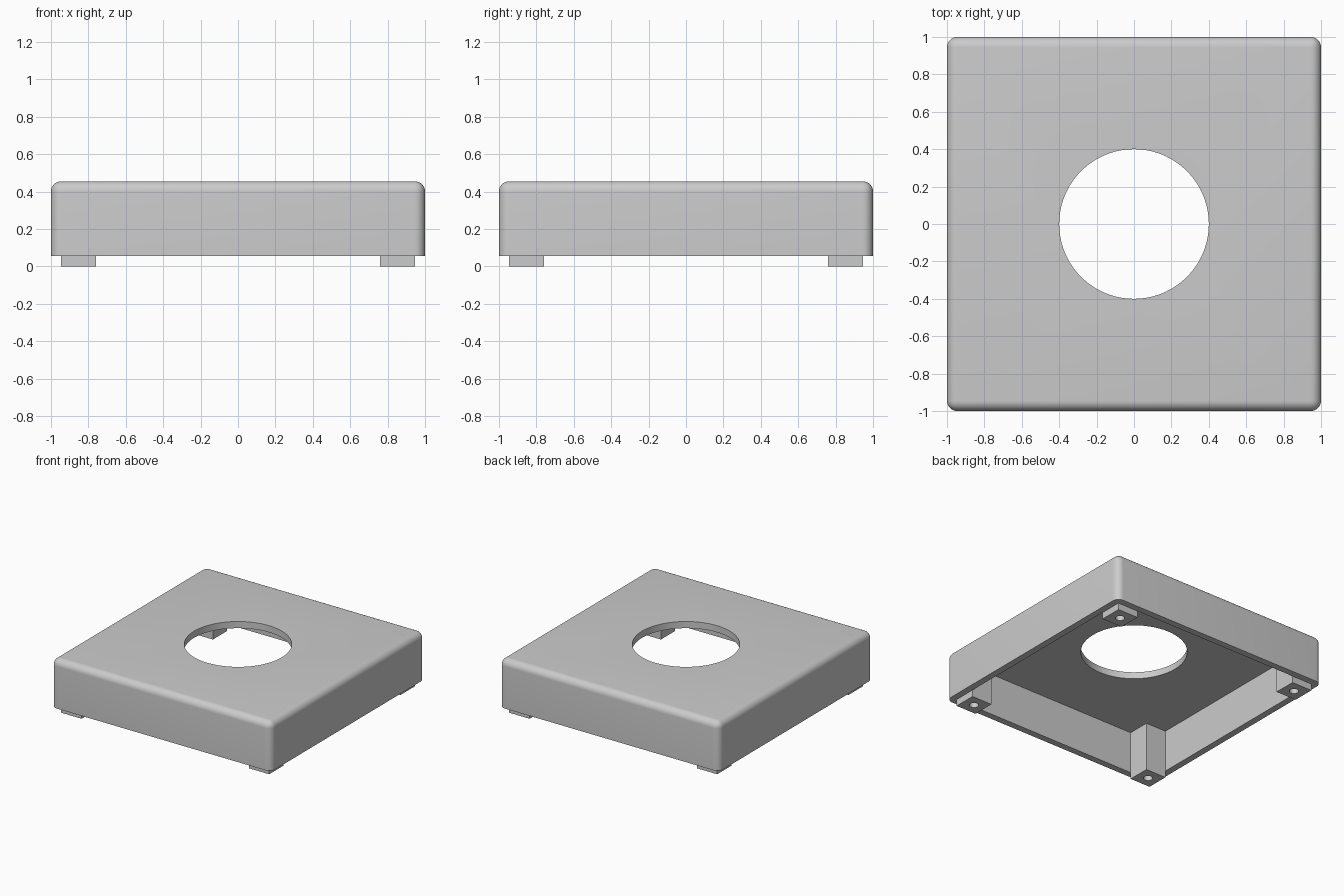
import bpy
import bmesh
from math import radians
from mathutils import Matrix

old = bpy.data.objects.get("Cube")
if old:
    bpy.data.objects.remove(old, do_unlink=True)

BASE, TOP = 0.055, 0.455      # shell bottom and top heights
WALL = 0.055                  # wall and roof thickness, also edge radius
POST = 0.185                  # corner post width
HOLE = 0.40                   # radius of the opening
INNER = 1 - WALL

grey = bpy.data.materials.new("light_grey")
grey.use_nodes = True
grey.diffuse_color = (0.6, 0.6, 0.6, 1)
grey.node_tree.nodes["Principled BSDF"].inputs["Base Color"].default_value = (0.6, 0.6, 0.6, 1)


def make_object(name, bm):
    bmesh.ops.recalc_face_normals(bm, faces=bm.faces)
    mesh = bpy.data.meshes.new(name)
    bm.to_mesh(mesh)
    bm.free()
    mesh.materials.append(grey)
    obj = bpy.data.objects.new(name, mesh)
    bpy.context.collection.objects.link(obj)
    return obj


def box(name, size, centre, radius=0):
    bm = bmesh.new()
    bmesh.ops.create_cube(bm, size=1)
    bmesh.ops.scale(bm, vec=size, verts=bm.verts)
    bmesh.ops.translate(bm, vec=centre, verts=bm.verts)
    if radius:
        # round every edge except those around the bottom
        low = min(v.co.z for v in bm.verts) + 0.001
        edges = [e for e in bm.edges if any(v.co.z > low for v in e.verts)]
        bmesh.ops.bevel(bm, geom=edges, offset=radius, segments=8,
                        profile=0.5, affect='EDGES', clamp_overlap=True)
    return make_object(name, bm)


def cylinder(name, radius, depth, centre, sides):
    bm = bmesh.new()
    bmesh.ops.create_cone(bm, cap_ends=True, segments=sides, radius1=radius,
                          radius2=radius, depth=depth,
                          matrix=Matrix.Translation(centre))
    return make_object(name, bm)


def cut(obj, cutter):
    cutter.hide_render = True
    mod = obj.modifiers.new("cut", 'BOOLEAN')
    mod.operation = 'DIFFERENCE'
    mod.solver = 'EXACT'
    mod.object = cutter
    bpy.context.view_layer.objects.active = obj
    bpy.ops.object.modifier_apply(modifier=mod.name)
    bpy.data.objects.remove(cutter, do_unlink=True)


def smooth(obj):
    bpy.ops.object.select_all(action='DESELECT')
    obj.select_set(True)
    bpy.context.view_layer.objects.active = obj
    bpy.ops.object.shade_smooth_by_angle(angle=radians(30))


# Hollow cover with rounded edges, open below, round opening in the roof
shell = box("cover_shell", (2, 2, TOP - BASE), (0, 0, (TOP + BASE) / 2), WALL)
cut(shell, box("cavity_cutter", (2 * INNER, 2 * INNER, TOP - WALL), (0, 0, (TOP - WALL) / 2)))
cut(shell, cylinder("opening_cutter", HOLE, 1, (0, 0, TOP), 96))
smooth(shell)

# Corner posts standing below the rim, each with a blind screw hole
mid = INNER - POST / 2
height = TOP - WALL
for depth_name, sy in (("front", -1), ("back", 1)):
    for side_name, sx in (("right", -1), ("left", 1)):
        post = box(f"{depth_name}_{side_name}_post", (POST, POST, height),
                   (sx * mid, sy * mid, height / 2))
        cut(post, cylinder("screw_cutter", 0.035, 0.6, (sx * mid, sy * mid, 0), 16))
        smooth(post)
